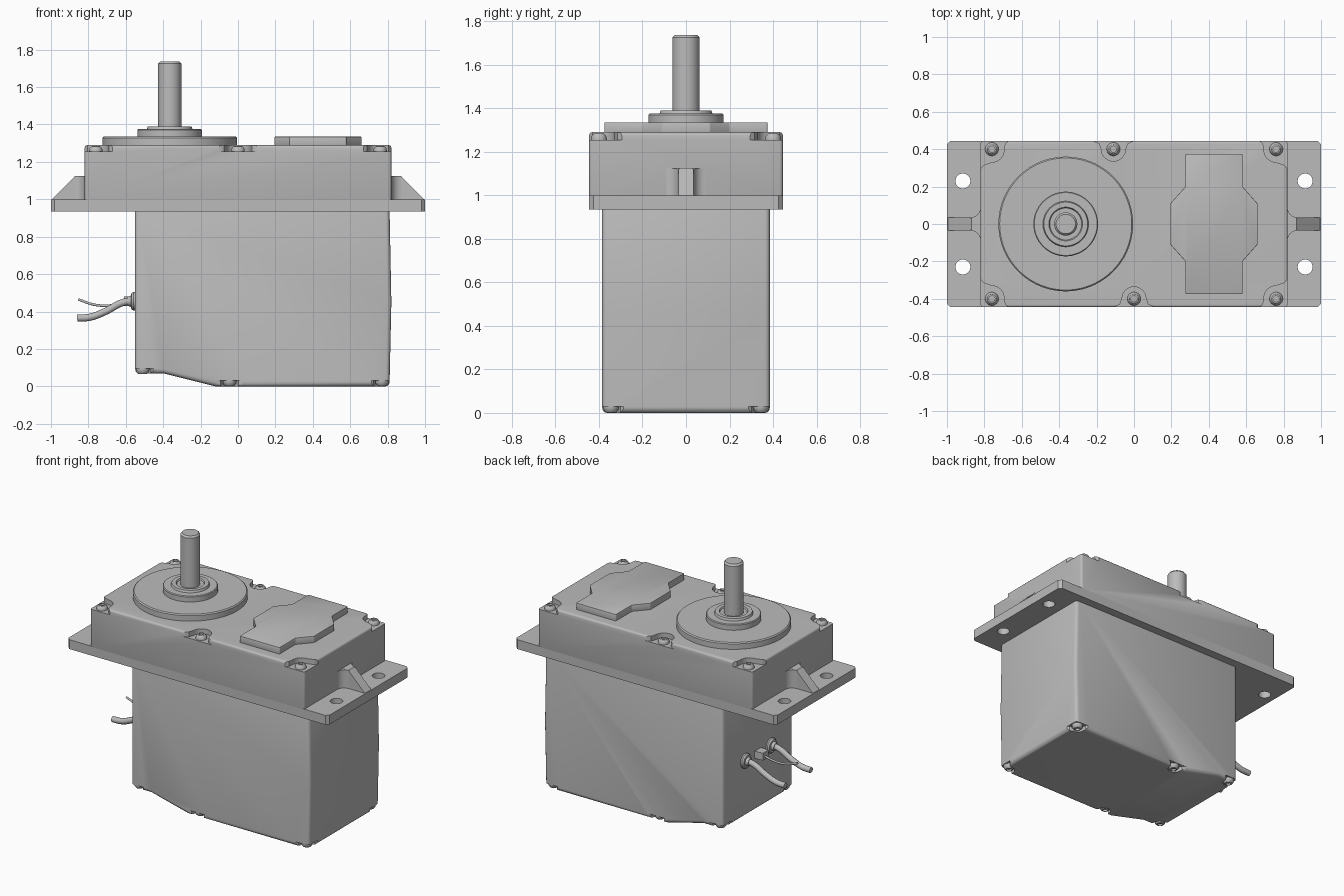
import bpy, bmesh, math
from mathutils import Vector, Matrix

if "Cube" in bpy.data.objects:
    bpy.data.objects.remove(bpy.data.objects["Cube"])

grey = bpy.data.materials.new("plain_grey")
grey.use_nodes = True
grey.diffuse_color = (0.5, 0.5, 0.5, 1)
grey.node_tree.nodes["Principled BSDF"].inputs["Base Color"].default_value = (0.5, 0.5, 0.5, 1)


def activate(ob):
    bpy.ops.object.select_all(action='DESELECT')
    ob.select_set(True)
    bpy.context.view_layer.objects.active = ob


def smooth(ob):
    activate(ob)
    bpy.ops.object.shade_smooth_by_angle(angle=math.radians(32))


def finish(name, bm):
    bmesh.ops.recalc_face_normals(bm, faces=bm.faces)
    me = bpy.data.meshes.new(name)
    bm.to_mesh(me)
    bm.free()
    me.materials.append(grey)
    ob = bpy.data.objects.new(name, me)
    bpy.context.collection.objects.link(ob)
    return ob


def prism(name, pts, lo, hi, axis='Z', bevel=0.0, segments=3):
    """Extrude an outline (x,y) along Z, or (x,z) along Y."""
    bm = bmesh.new()
    place = (lambda p: (p[0], p[1], lo)) if axis == 'Z' else (lambda p: (p[0], lo, p[1]))
    face = bm.faces.new([bm.verts.new(place(p)) for p in pts])
    res = bmesh.ops.extrude_face_region(bm, geom=[face])
    step = Vector((0, 0, hi - lo)) if axis == 'Z' else Vector((0, hi - lo, 0))
    bmesh.ops.translate(bm, vec=step, verts=[v for v in res["geom"] if isinstance(v, bmesh.types.BMVert)])
    ob = finish(name, bm)
    if bevel:
        mod = ob.modifiers.new("soft_edges", 'BEVEL')
        mod.width, mod.segments = bevel, segments
        activate(ob)
        bpy.ops.object.modifier_apply(modifier=mod.name)
    return ob


def lathe(name, profile, origin, turn=None, steps=48):
    """Revolve (radius, height) points around local Z, then place."""
    bm = bmesh.new()
    vs = [bm.verts.new((r, 0, h)) for r, h in profile]
    es = [bm.edges.new(pair) for pair in zip(vs, vs[1:])]
    bmesh.ops.spin(bm, geom=vs + es, cent=(0, 0, 0), axis=(0, 0, 1), angle=math.tau, steps=steps)
    bmesh.ops.remove_doubles(bm, verts=bm.verts, dist=0.0002)
    m = Matrix.Translation(origin) @ (turn or Matrix.Identity(4))
    bmesh.ops.transform(bm, matrix=m, verts=bm.verts)
    ob = finish(name, bm)
    smooth(ob)
    return ob


def cut(ob, cutters):
    for c in cutters:
        c.hide_render = True
        mod = ob.modifiers.new("cut", 'BOOLEAN')
        mod.operation, mod.object, mod.solver = 'DIFFERENCE', c, 'EXACT'
        activate(ob)
        bpy.ops.object.modifier_apply(modifier=mod.name)
        bpy.data.objects.remove(c)


def arc(cx, cy, r, a0, a1, n=8):
    angles = [math.radians(a0 + (a1 - a0) * i / n) for i in range(n + 1)]
    return [(cx + r * math.cos(a), cy + r * math.sin(a)) for a in angles]


def chamfered(hx, hy, c):
    return [(hx - c, -hy), (hx, c - hy), (hx, hy - c), (hx - c, hy),
            (c - hx, hy), (-hx, hy - c), (-hx, c - hy), (c - hx, -hy)]


def rectangle(hx, hy):
    return [(-hx, -hy), (hx, -hy), (hx, hy), (-hx, hy)]


def edge_pocket(x, y_edge, lo, hi, s=1.0):
    """Flared screw pocket opening through a long side."""
    pts = [(.11, -.03), (.11, 0), (.075, .015)] + arc(0, .045, .065, 0, 180) \
        + [(-.075, .015), (-.11, 0), (-.11, -.03)]
    d = -1 if y_edge > 0 else 1
    return prism("pocket_cutter", [(x + s * u, y_edge + d * s * v) for u, v in pts], lo, hi)


def corner_pocket(x_edge, y_edge, lo, hi, sx, s=1.0):
    """Flared screw pocket opening through a corner."""
    pts = [(-.05, -.05), (.15, -.05), (.15, 0), (.13, .015)] + arc(.06, .05, .065, 0, 90) \
        + [(.015, .13), (0, .15), (-.05, .15)]
    d = -1 if y_edge > 0 else 1
    return prism("pocket_cutter", [(x_edge - sx * s * u, y_edge + d * s * v) for u, v in pts], lo, hi)


def screw(name, x, y, z, flip=False):
    profile = [(0, .016), (.016, .016), (.016, .03), (.024, .028), (.033, .018), (.036, .006), (.036, -.01)]
    lathe(name, profile, (x, y, z), Matrix.Rotation(math.pi, 4, 'X') if flip else None, 24)


# Motor case with sloped underside at the cable end
case = prism("motor_case", [(-.55, .07), (-.40, .07), (-.12, 0), (.81, 0), (.82, .45), (.81, .96), (-.55, .96)],
             -.385, .385, 'Y', bevel=.022)
pockets = []
for y in (-.385, .385):
    pockets += [edge_pocket(-.045, y, -.05, .03, .65),
                corner_pocket(.81, y, -.05, .03, 1, .65),
                corner_pocket(-.55, y, .02, .095, -1, .65)]
cut(case, pockets)
smooth(case)
for y in (-.345, .345):
    for x, z in ((-.51, .095), (-.045, .03), (.77, .03)):
        screw("case_screw", x, y, z, True)

# Mounting flange with four holes
flange = prism("mounting_flange", chamfered(1, .445, .02), .935, 1.0)
cut(flange, [prism("hole_cutter", arc(sx * .915, sy * .23, .04, 0, 348.75, 31), .9, 1.05)
             for sx in (-1, 1) for sy in (-1, 1)])
smooth(flange)

# Gear housing with six screw pockets
housing = prism("gear_housing", rectangle(.82, .445), .98, 1.29, bevel=.015)
pockets = [corner_pocket(sx * .82, sy * .445, 1.255, 1.35, sx) for sx in (-1, 1) for sy in (-1, 1)]
pockets += [edge_pocket(-.11, .445, 1.255, 1.35), edge_pocket(0, -.445, 1.255, 1.35)]
cut(housing, pockets)
smooth(housing)
for x, y in ((-.76, .4), (.76, .4), (-.76, -.4), (.76, -.4), (-.11, .4), (0, -.4)):
    screw("housing_screw", x, y, 1.255)

# Gussets with curved roots at both ends
for sx in (-1, 1):
    prism("gusset", [(sx * .81, .99), (sx * .995, .99), (sx * .995, 1.0), (sx * .87, 1.125), (sx * .81, 1.125)],
          -.035, .035, 'Y')
    for sy in (-1, 1):
        curve = arc(.875, .09, .055, 270, 180, 6)
        root = [(.81, .03), (.875, .03)] + curve + [(.81, .09)]
        smooth(prism("gusset_root", [(sx * x, sy * y) for x, y in root], .99, 1.124))

# Raised cover plate
half = [(.575, .375), (.58, .37), (.58, .2), (.66, .11)]
right = half + [(x, -y) for x, y in reversed(half)]
plate = right + [(.855 - x, y) for x, y in reversed(right)]
smooth(prism("cover_plate", plate, 1.28, 1.335, bevel=.008, segments=2))

# Output disc, bearing and shaft
axis = (-.365, 0, 0)
lathe("output_disc", [(.36, 1.28), (.36, 1.328), (.353, 1.335), (0, 1.335)], axis, steps=96)
lathe("bearing_hub", [(.173, 1.33), (.173, 1.37), (.168, 1.375), (.122, 1.375), (.117, 1.39), (.09, 1.39),
                      (.085, 1.38), (0, 1.38)], axis, steps=64)
lathe("output_shaft", [(.062, 1.37), (.062, 1.725), (.052, 1.737), (0, 1.737)], axis)


# Cables with grommets
def cable(name, y, radius, path):
    cu = bpy.data.curves.new(name, 'CURVE')
    cu.dimensions = '3D'
    cu.bevel_depth, cu.bevel_resolution, cu.use_fill_caps = radius, 3, True
    sp = cu.splines.new('BEZIER')
    sp.bezier_points.add(len(path) - 1)
    for bp, (x, z) in zip(sp.bezier_points, path):
        bp.co = (x, y, z)
        bp.handle_left_type = bp.handle_right_type = 'AUTO'
    cu.materials.append(grey)
    bpy.context.collection.objects.link(bpy.data.objects.new(name, cu))


for y in (-.14, .14):
    cable("power_cable", y, .02, [(-.53, .455), (-.61, .45), (-.71, .40), (-.79, .37), (-.86, .365)])
    lathe("cable_grommet", [(.05, -.01), (.05, .01), (.042, .02), (.03, .022), (.024, .04), (0, .04)],
          (-.55, y, .455), Matrix.Rotation(-math.pi / 2, 4, 'Y'), 32)
cable("signal_wire", 0, .007, [(-.58, .455), (-.66, .435), (-.76, .435), (-.855, .465)])
prism("wire_connector", [(-.54, -.035), (-.61, -.03), (-.61, .03), (-.54, .035)], .43, .48)
